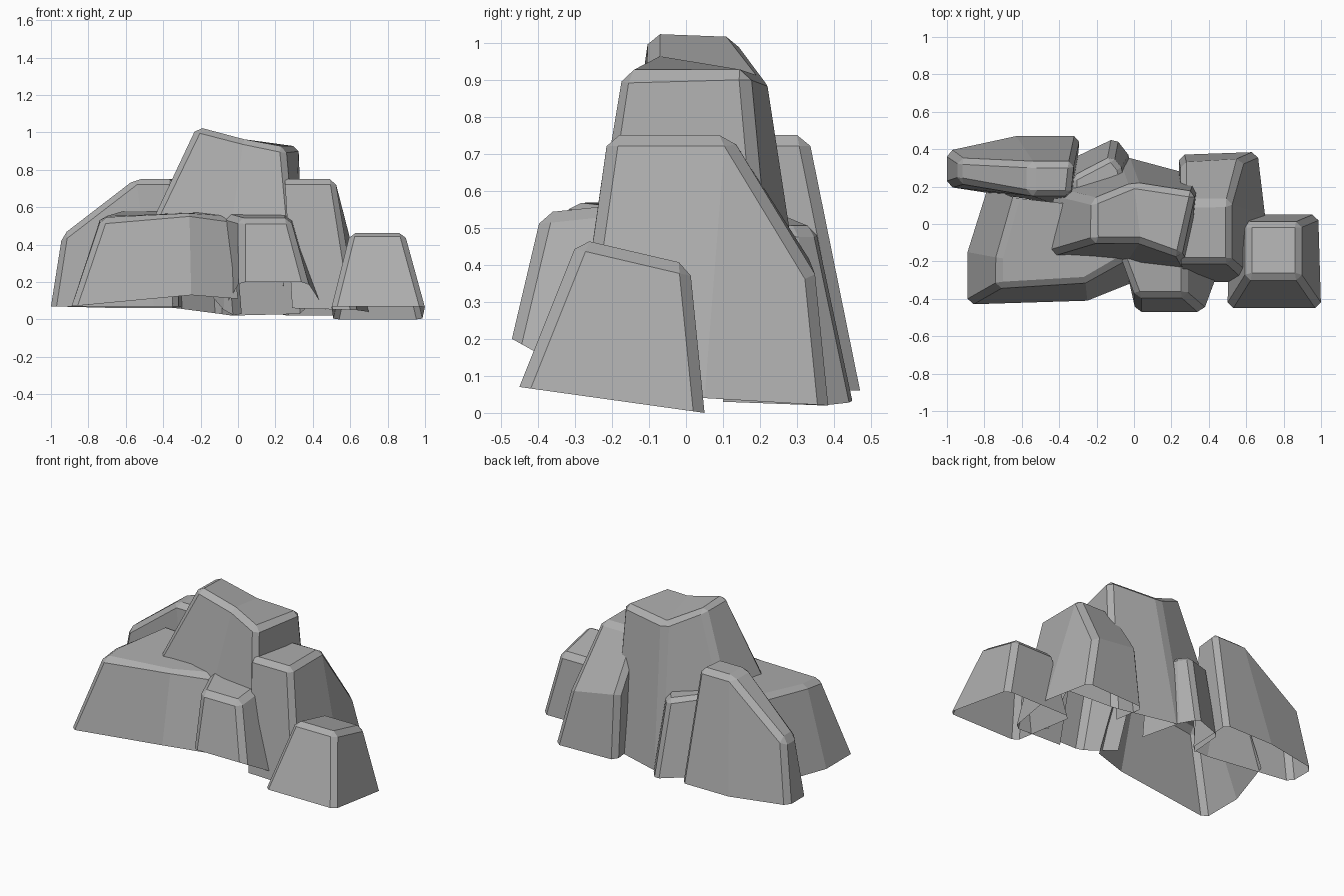
import bpy
import bmesh
import math

default_cube = bpy.data.objects.get("Cube")
if default_cube:
    bpy.data.objects.remove(default_cube, do_unlink=True)

# Single stone colour
stone = bpy.data.materials.new("grey_stone")
stone.use_nodes = True
stone_colour = (0.42, 0.42, 0.42, 1)
stone.diffuse_color = stone_colour
stone_shader = stone.node_tree.nodes["Principled BSDF"]
stone_shader.inputs["Base Color"].default_value = stone_colour
stone_shader.inputs["Roughness"].default_value = 0.9


def rock(name, base, top, fold=None, buried=(), chamfer=0.03, sharp_angle=28):
    """Loft an open-bottomed boulder between two rings and chamfer its sharp edges.

    fold names the two corners of the top ring joined by a crease;
    buried lists the walls left out because they lie inside other rocks."""
    bm = bmesh.new()
    lower = [bm.verts.new(point) for point in base]
    upper = [bm.verts.new(point) for point in top]
    count = len(lower)
    for i in range(count):
        if i in buried:
            continue
        j = (i + 1) % count
        bm.faces.new((lower[i], lower[j], upper[j], upper[i]))
    cap = bm.faces.new(upper)
    if fold:
        bmesh.utils.face_split(cap, upper[fold[0]], upper[fold[1]])
    loose = [vert for vert in bm.verts if not vert.link_faces]
    bmesh.ops.delete(bm, geom=loose, context='VERTS')
    limit = math.radians(sharp_angle)
    sharp_edges = [edge for edge in bm.edges
                   if len(edge.link_faces) == 2 and edge.calc_face_angle() > limit]
    bmesh.ops.bevel(bm, geom=sharp_edges, offset=chamfer, segments=1,
                    affect='EDGES', clamp_overlap=True)
    mesh = bpy.data.meshes.new(name)
    bm.to_mesh(mesh)
    bm.free()
    mesh.materials.append(stone)
    boulder = bpy.data.objects.new(name, mesh)
    bpy.context.scene.collection.objects.link(boulder)
    return boulder


# Tall central peak with a crest sloping down to its left
rock("central_peak",
     base=[(-.5, -.18, .45), (-.05, -.22, .4), (.3, -.26, .4),
           (.36, .25, .03), (-.05, .36, .02), (-.42, .18, .45)],
     top=[(-.22, -.1, 1.03), (.03, -.1, .965), (.25, -.18, .92),
          (.33, .17, .93), (0, .22, .91), (-.22, .13, 1.03)],
     fold=(1, 4))

# Broad ledge at the front
rock("front_ledge",
     base=[(-.89, -.43, .07), (-.25, -.41, .13), (0, -.31, .11),
           (0, .05, .12), (-.78, .2, .08), (-.89, -.15, .07)],
     top=[(-.73, -.34, .54), (-.26, -.31, .58), (-.05, -.19, .55),
          (-.1, .08, .58), (-.64, .14, .58), (-.73, -.18, .56)],
     buried=(2, 3))

# Narrow buttress under the peak
rock("front_buttress",
     base=[(.01, -.47, .2), (.37, -.47, .2), (.47, -.2, .05), (-.05, -.2, .1)],
     top=[(.01, -.39, .54), (.28, -.39, .54), (.28, -.1, .57), (-.1, -.1, .57)],
     buried=[2])

# Shoulder beside the peak, its back half falling away steeply
rock("left_shoulder",
     base=[(.29, -.31, .06), (.63, -.31, .05), (.7, .05, .04),
           (.66, .385, .02), (.24, .37, .02), (.24, .13, .05)],
     top=[(.25, -.21, .75), (.52, -.21, .75), (.52, .12, .75),
          (.58, .35, .37), (.25, .33, .42), (.25, .12, .75)],
     fold=(2, 5), buried=[5])

# Low outlying boulder
rock("outer_boulder",
     base=[(.5, -.45, .07), (1, -.45, .07), (.985, .05, 0), (.51, .05, 0)],
     top=[(.6, -.29, .47), (.89, -.29, .47), (.89, .01, .4), (.6, .01, .4)])

# Long slab at the back, stepping down toward its outer end
rock("back_right_slab",
     base=[(-1, .2, .07), (-.45, .115, .07), (-.32, .12, .07),
           (-.29, .47, .06), (-.63, .47, .06), (-1, .39, .07)],
     top=[(-.94, .22, .45), (-.55, .15, .75), (-.34, .15, .75),
          (-.32, .33, .75), (-.55, .33, .75), (-.94, .35, .45)],
     fold=(1, 4), sharp_angle=32)

# Small wedge filling the gap at the back
rock("back_wedge",
     base=[(-.35, .12, .06), (.02, .1, .03), (-.03, .37, .02), (-.1, .46, .03),
           (-.33, .35, .06)],
     top=[(-.33, .12, .55), (-.02, .1, .52), (-.07, .3, .5), (-.12, .36, .5),
          (-.33, .25, .55)],
     buried=[0], chamfer=0.025)
